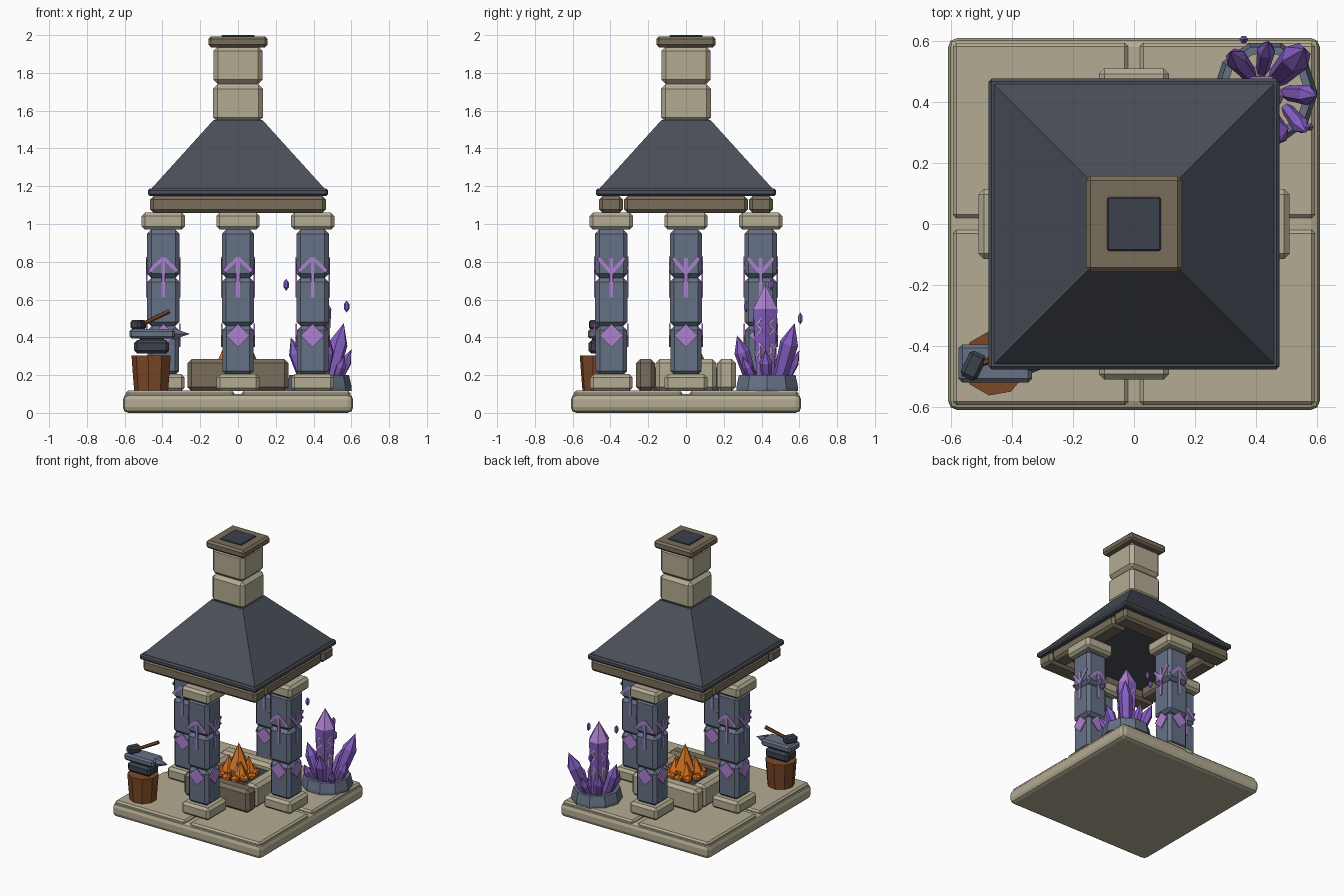
import bpy, bmesh, math, random
from mathutils import Matrix, Vector

random.seed(4)
old = bpy.data.objects.get("Cube")
if old:
    bpy.data.objects.remove(old, do_unlink=True)


def colour(name, r, g, b):
    m = bpy.data.materials.new(name)
    m.use_nodes = True
    m.diffuse_color = (r, g, b, 1)
    node = m.node_tree.nodes["Principled BSDF"]
    node.inputs["Base Color"].default_value = (r, g, b, 1)
    node.inputs["Roughness"].default_value = 0.8
    return m


STONE = colour("pale stone", .45, .41, .29)
TAUPE = colour("taupe", .19, .155, .105)
SLATE = colour("blue slate", .133, .165, .235)
ROOF = colour("dark roof slate", .068, .078, .1)
GLYPH = colour("lilac", .43, .22, .63)
CRYSTAL = colour("violet crystal", .24, .115, .56)
FLAME = colour("flame orange", .72, .18, .015)
WOOD = colour("brown wood", .2, .066, .02)
IRON = colour("dark iron", .045, .052, .07)
PALE = colour("pale rune", .66, .5, .58)


def finish(name, bm, *mats):
    bmesh.ops.recalc_face_normals(bm, faces=bm.faces)
    me = bpy.data.meshes.new(name)
    bm.to_mesh(me)
    bm.free()
    for m in mats:
        me.materials.append(m)
    ob = bpy.data.objects.new(name, me)
    bpy.context.collection.objects.link(ob)
    return ob


def block(name, centre, size, mat, bevel=.018, turn=0, segments=1):
    """Chamfered box."""
    bm = bmesh.new()
    bmesh.ops.create_cube(bm, size=1, matrix=Matrix.Diagonal((*size, 1)))
    if bevel:
        bmesh.ops.bevel(bm, geom=bm.edges[:], offset=bevel, segments=segments,
                        affect='EDGES', profile=.5)
    bm.transform(Matrix.Translation(centre) @ Matrix.Rotation(turn, 4, 'Z'))
    return finish(name, bm, mat)


def slab(name, x, y, half, z0, z1, mat, bevel=.018):
    """Square block between two heights."""
    return block(name, (x, y, (z0 + z1) / 2), (2 * half, 2 * half, z1 - z0), mat, bevel)


def spindle(name, start, end, rings, sides, mat, tip=None, turn=0):
    """Faceted solid from (fraction, radius) rings along an axis; radius 0 is a point."""
    start, axis = Vector(start), Vector(end) - Vector(start)
    place = Matrix.Translation(start) @ axis.to_track_quat('Z', 'Y').to_matrix().to_4x4()
    bm, loops = bmesh.new(), []
    for t, r in rings:
        n = sides if r else 1
        loops.append([bm.verts.new(place @ Vector((
            r * math.cos(turn + k * math.tau / sides),
            r * math.sin(turn + k * math.tau / sides), t * axis.length))) for k in range(n)])
    for i, (a, b) in enumerate(zip(loops, loops[1:])):
        for k in range(sides):
            j = (k + 1) % sides
            ring = [a[k % len(a)], a[j % len(a)], b[j % len(b)], b[k % len(b)]]
            f = bm.faces.new(list(dict.fromkeys(ring)))
            f.material_index = int(bool(tip) and i == len(rings) - 2)
    for loop in (loops[0], loops[-1]):
        if len(loop) > 2:
            bm.faces.new(loop)
    return finish(name, bm, mat, *([tip] if tip else []))


def strokes(name, place, lines, width, mat, depth=.008):
    """Thin plates drawn as straight strokes in the local XZ plane, facing -Y."""
    bm = bmesh.new()
    for u0, v0, u1, v1 in lines:
        p, d = Vector(((u0 + u1) / 2, 0, (v0 + v1) / 2)), Vector((u1 - u0, 0, v1 - v0))
        m = (place @ Matrix.Translation(p) @ Matrix.Rotation(-math.atan2(d.z, d.x), 4, 'Y')
             @ Matrix.Diagonal((d.length, depth, width, 1)))
        bmesh.ops.create_cube(bm, size=1, matrix=m)
    return finish(name, bm, mat)


# Floor: slab and four paving tiles
block("floor_slab", (0, 0, .05), (1.22, 1.22, .1), STONE, .03, segments=2)
for sx in (-1, 1):
    for sy in (-1, 1):
        block("paving_tile", (sx * .307, sy * .307, .1), (.575, .575, .035), STONE, .012)

# Pillars with carved signs on every side
ARROW = [(0, .61, 0, .82), (0, .82, -.075, .75), (0, .82, .075, .75)]
FORK = [(0, .61, 0, .82), (0, .74, -.07, .82), (0, .74, .07, .82)]
for px, py in ((0, -.395), (.395, 0), (0, .395), (-.395, 0)):
    slab("pillar_foot", px, py, .113, .115, .205, STONE)
    for z0, z1, half in ((.2, .46, .083), (.46, .715, .086), (.715, .97, .086)):
        slab("pillar_block", px, py, half, z0, z1, SLATE, .022)
    slab("pillar_capital", px, py, .115, .97, 1.06, STONE)
    for k in range(4):
        side = (Matrix.Translation((px, py, 0)) @ Matrix.Rotation(k * math.pi / 2, 4, 'Z')
                @ Matrix.Translation((0, -.087, 0)))
        strokes("pillar_sign", side, FORK if k % 2 else ARROW, .019, GLYPH)
        strokes("pillar_diamond", side, [(-.031, .379, .031, .441)], .088, GLYPH)

# Beams under the roof
for s in (-1, 1):
    block("long_beam", (0, s * .397, 1.103), (.93, .126, .088), TAUPE)
    block("short_beam", (s * .397, 0, 1.103), (.126, .655, .088), TAUPE)

# Roof and chimney
slab("roof_eave", 0, 0, .477, 1.148, 1.187, ROOF, .01)
spindle("roof", (0, 0, 1.18), (0, 0, 1.55), [(0, .465 * 2 ** .5), (1, .13 * 2 ** .5)],
        4, ROOF, turn=math.pi / 4)
slab("chimney_lower", 0, 0, .132, 1.54, 1.74, STONE, .024)
slab("chimney_upper", 0, 0, .13, 1.74, 1.94, STONE, .024)
slab("chimney_cap", 0, 0, .157, 1.935, 1.993, TAUPE, .014)
slab("chimney_opening", 0, 0, .088, 1.97, 2, IRON, .004)

# Fire pit
block("pit_front", (0, -.214, .2), (.535, .1, .17), TAUPE, .022)
block("pit_back", (0, .214, .2), (.535, .1, .17), STONE, .022)
for s in (-1, 1):
    block("pit_side", (s * .214, 0, .2), (.1, .325, .17), STONE, .022)
slab("ash_bed", 0, 0, .175, .115, .24, IRON, 0)
for k in range(11):
    a = k * math.tau / 11
    block("ember", (.115 * math.cos(a), .115 * math.sin(a), .26), (.05, .055, .045),
          FLAME, .014, a + random.uniform(-.3, .3))
for x, y, r, top in ((0, .01, .075, .475), (-.06, -.03, .05, .39), (.055, -.045, .045, .37),
                     (.06, .05, .045, .38), (-.045, .06, .045, .37)):
    spindle("flame", (x, y, .235), (x * .9, y * .9, top),
            [(0, r * .75), (.25, r), (.6, r * .55), (1, 0)], 6, FLAME)
spindle("flame_core", (.035, -.06, .25), (.03, -.055, .37),
        [(0, .008), (.4, .016), (1, 0)], 5, PALE)

# Stump, anvil and hammer
spindle("stump", (-.457, -.457, .11), (-.457, -.457, .305), [(0, .092), (.5, .1), (1, .107)], 9, WOOD)
block("anvil_foot", (-.457, -.457, .35), (.185, .12, .07), IRON, .016)
block("anvil_waist", (-.457, -.457, .385), (.13, .08, .04), IRON, .008)
block("anvil_top", (-.455, -.457, .418), (.24, .125, .05), SLATE, .012)
spindle("anvil_horn", (-.345, -.457, .418), (-.255, -.457, .418), [(0, .036), (1, 0)],
        6, SLATE)
block("hammer_head", (-.527, -.465, .467), (.06, .092, .052), IRON, .012, -.45)
spindle("hammer_handle", (-.535, -.47, .455), (-.365, -.405, .537), [(0, .011), (1, .013)], 6, WOOD)

# Crystal planter: open ten-sided ring with small runes
CX, CY = .43, .43
spindle("planter_soil", (CX, CY, .11), (CX, CY, .135), [(0, .15), (1, .15)], 10, STONE)
bm = bmesh.new()
rows = []
for r, z in ((.172, .115), (.172, .135), (.158, .2), (.132, .2), (.132, .115)):
    rows.append([bm.verts.new((CX + r * math.cos(k * math.tau / 10),
                               CY + r * math.sin(k * math.tau / 10), z)) for k in range(10)])
for a, b in zip(rows, rows[1:] + rows[:1]):
    for k in range(10):
        bm.faces.new((a[k - 1], a[k], b[k], b[k - 1]))
finish("planter_ring", bm, SLATE)
for k in range(10):
    place = (Matrix.Translation((CX, CY, .165)) @ Matrix.Rotation((k + .5) * math.tau / 10, 4, 'Z')
             @ Matrix.Translation((0, -.158, 0)) @ Matrix.Rotation(-.2, 4, 'X'))
    lean = .012 if k % 2 else -.012
    strokes("planter_rune", place, [(0, -.02, 0, .02), (0, .02, lean, .006)], .006, PALE, .006)

# Crystals: one tall column and leaning shards around it
spindle("tall_crystal", (.42, .42, .12), (.42, .42, .685),
        [(0, .05), (.76, .074), (1, 0)], 6, CRYSTAL, GLYPH)
for base, tip, r in (((.47, .48), (.56, .575, .475), .05), ((.37, .43), (.28, .41, .40), .04),
                     ((.44, .36), (.48, .27, .41), .042), ((.5, .43), (.6, .42, .335), .034),
                     ((.38, .49), (.315, .565, .37), .036), ((.5, .38), (.565, .3, .3), .028),
                     ((.42, .5), (.44, .6, .33), .03), ((.38, .36), (.33, .3, .29), .028)):
    spindle("leaning_crystal", (*base, .12), tip, [(0, r * .7), (.7, r), (1, 0)], 6, CRYSTAL)

# Zigzag runes on the tall crystal's sides
RUNE = [(0, .27, 0, .37), (0, .37, .022, .34), (0, .33, -.02, .3),
        (-.015, .41, .015, .44), (.015, .44, -.015, .47), (-.015, .47, .015, .5)]
for k in range(6):
    place = (Matrix.Translation((.42, .42, 0)) @ Matrix.Rotation((k + .5) * math.tau / 6 + math.pi / 2, 4, 'Z')
             @ Matrix.Translation((0, -.038, 0)) @ Matrix.Rotation(.046, 4, 'X'))
    strokes("crystal_rune", place, RUNE, .007, PALE)

# Floating shards
for x, y, z in ((.36, .605, .5), (.575, .318, .563), (.255, .45, .678)):
    spindle("floating_shard", (x, y, z - .032), (x, y, z + .032),
            [(0, 0), (.3, .014), (.7, .014), (1, 0)], 6, CRYSTAL)
